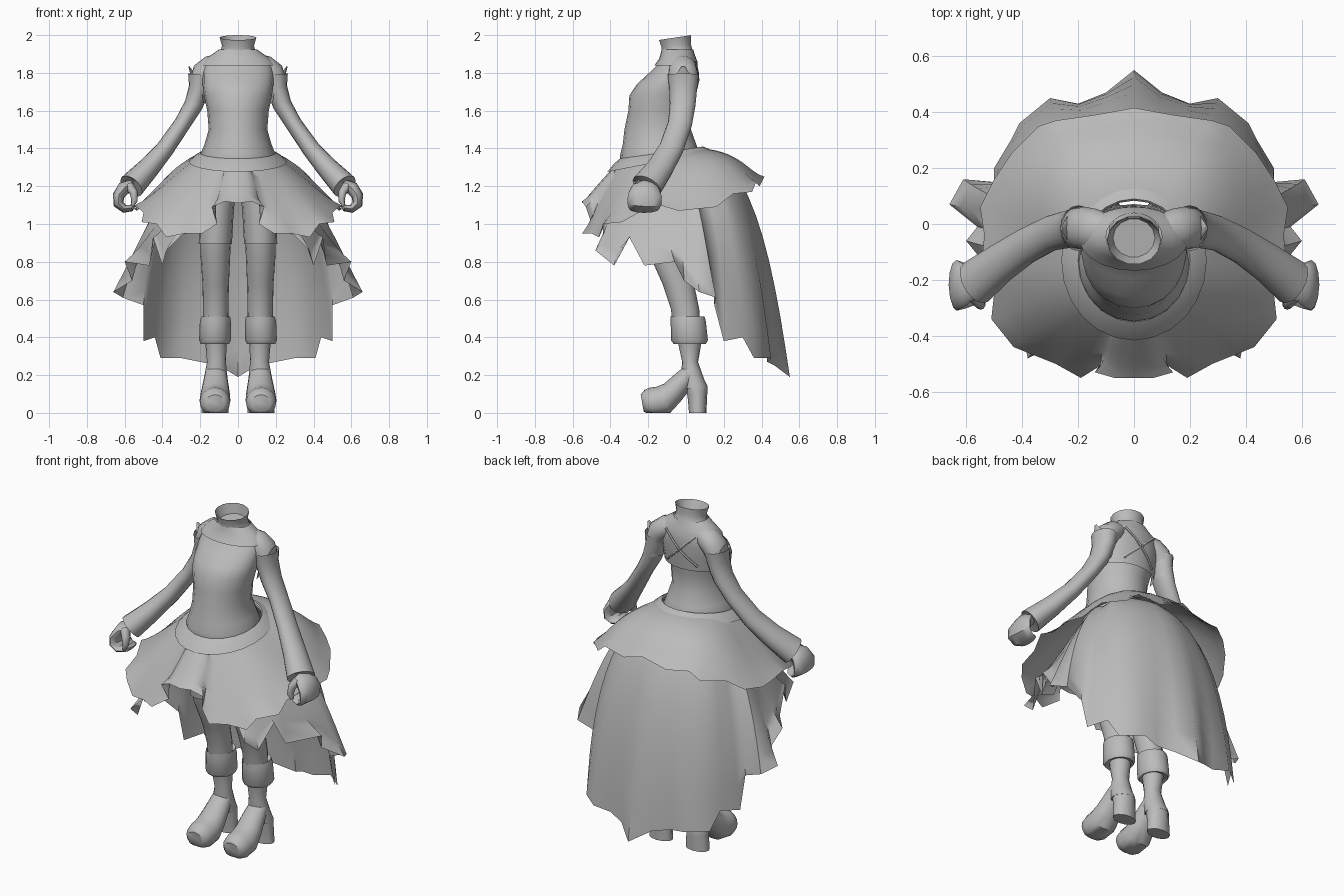
import bpy, bmesh, math
from mathutils import Vector

mat = bpy.data.materials.new("neutral_grey")
mat.diffuse_color = (0.5, 0.5, 0.5, 1)
X, Y, Z = Vector((1, 0, 0)), Vector((0, 1, 0)), Vector((0, 0, 1))


def finish(name, rings, closed=True, cap_start=False, cap_end=False, angle=45):
    """Skin a list of rings (lists of points) into one smooth object."""
    bm = bmesh.new()
    vs = [[bm.verts.new(p) for p in r] for r in rings]
    n = len(vs[0])
    for a, b in zip(vs, vs[1:]):
        for i in range(n if closed else n - 1):
            j = (i + 1) % n
            bm.faces.new((a[i], a[j], b[j], b[i]))
    if cap_start:
        bm.faces.new(vs[0][::-1])
    if cap_end:
        bm.faces.new(vs[-1])
    bmesh.ops.recalc_face_normals(bm, faces=bm.faces)
    me = bpy.data.meshes.new(name)
    bm.to_mesh(me)
    bm.free()
    ob = bpy.data.objects.new(name, me)
    bpy.context.collection.objects.link(ob)
    me.materials.append(mat)
    bpy.ops.object.select_all(action='DESELECT')
    ob.select_set(True)
    bpy.context.view_layer.objects.active = ob
    bpy.ops.object.shade_smooth_by_angle(angle=math.radians(angle))
    return ob


def sweep(name, pts, ref=X, normal=None, seg=16, side=1, arc=(0, 360), floor=False, **kw):
    """Ellipses (x, y, z, radius along ref, other radius) swept along a path."""
    P = [Vector((p[0], p[1], p[2])) for p in pts]
    full = arc == (0, 360)
    rings = []
    for i, p in enumerate(pts):
        t = normal or (P[min(i + 1, len(P) - 1)] - P[max(i - 1, 0)])
        t = t.normalized()
        u = (ref - t * ref.dot(t)).normalized()
        v = t.cross(u)
        ring = []
        for k in range(seg if full else seg + 1):
            a = math.radians(arc[0] + (arc[1] - arc[0]) * k / seg)
            q = P[i] + u * p[3] * math.cos(a) + v * p[4] * math.sin(a)
            ring.append((q.x * side, q.y, max(q.z, 0) if floor else q.z))
        rings.append(ring)
    return finish(name, rings, closed=full, **kw)


def rows(data):
    """Upright sections (z, centre y, rx, ry) on the centre line."""
    return [(0, cy, z, rx, ry) for z, cy, rx, ry in data]


# Torso with bust and shoulder slope
sweep("torso", rows([
    (1.20, -.13, .17, .17), (1.32, -.14, .20, .21), (1.37, -.138, .198, .21),
    (1.42, -.14, .178, .195), (1.50, -.15, .155, .176), (1.60, -.14, .163, .165),
    (1.68, -.128, .180, .172), (1.74, -.105, .188, .155), (1.80, -.07, .188, .125),
    (1.85, -.045, .18, .10), (1.89, -.04, .14, .085), (1.915, -.045, .095, .08)]),
    normal=Z, seg=20, cap_start=True, cap_end=True)

# Yoke over the shoulders and short jacket back
sweep("yoke", rows([(1.84, -.052, .195, .115), (1.872, -.044, .175, .10),
                    (1.90, -.045, .135, .09), (1.925, -.045, .10, .084)]), normal=Z, seg=20)
sweep("jacket_back", rows([(1.64, -.10, .185, .148), (1.72, -.09, .195, .147),
                           (1.79, -.06, .195, .124), (1.86, -.045, .182, .106),
                           (1.90, -.045, .13, .088)]), normal=Z, arc=(5, 175), seg=12)

# Open tilted collar
tilt = Vector((0, -.15, 1))
sweep("collar", rows([(1.885, -.045, .115, .092), (1.915, -.048, .092, .083), (1.945, -.052, .085, .08),
                      (1.987, -.058, .097, .088)]), normal=tilt, seg=14)
sweep("collar_inside", rows([(1.93, -.05, .075, .07), (1.984, -.058, .094, .085)]),
      normal=tilt, seg=14, cap_start=True)

for s, tag in ((1, "right"), (-1, "left")):
    # Crossed back lacing
    sweep(tag + "_back_lace", [(-.1, .046, 1.855, .007, .008), (-.05, .060, 1.81, .007, .008),
                               (0, .064, 1.76, .007, .008), (.05, .053, 1.715, .007, .008),
                               (.1, .030, 1.67, .007, .008)], ref=Y, seg=6, side=s)
    # Shoulder cap
    sweep(tag + "_shoulder", [(.09, -.025, 1.85, .06, .052), (.14, -.02, 1.83, .074, .065),
                              (.18, -.015, 1.80, .077, .065), (.205, -.015, 1.74, .074, .056),
                              (.215, -.015, 1.66, .066, .048)], ref=Y, side=s)
    # Long flared sleeve
    sweep(tag + "_sleeve", [(.198, -.015, 1.79, .082, .066), (.205, -.015, 1.72, .074, .056),
                            (.235, -.018, 1.63, .068, .050), (.295, -.032, 1.53, .064, .044),
                            (.385, -.078, 1.40, .066, .048), (.475, -.138, 1.295, .072, .058),
                            (.565, -.208, 1.20, .084, .070), (.558, -.20, 1.207, .06, .05)],
          ref=Y, side=s, cap_end=True)
    # Pointed sleeve tip at the shoulder
    sweep(tag + "_sleeve_tip", [(.21, -.015, 1.73, .06, .03), (.24, -.015, 1.79, .04, .012),
                                (.26, -.015, 1.835, .008, .003)], ref=Y, side=s, seg=8, cap_end=True)
    # Curled hand and thumb
    sweep(tag + "_hand", [(.565, -.205, 1.205, .05, .03), (.605, -.215, 1.19, .075, .036),
                          (.632, -.218, 1.15, .09, .032), (.632, -.22, 1.105, .09, .028),
                          (.60, -.222, 1.08, .08, .022), (.565, -.222, 1.085, .066, .018),
                          (.55, -.222, 1.10, .04, .01)], ref=Y, side=s, seg=12,
          cap_start=True, cap_end=True)
    sweep(tag + "_thumb", [(.575, -.25, 1.20, .03, .026), (.552, -.275, 1.165, .028, .022),
                           (.548, -.285, 1.125, .022, .018), (.558, -.285, 1.095, .01, .008)],
          ref=Y, side=s, seg=10, cap_end=True)

    # Leg and short trouser leg
    sweep(tag + "_leg", [(.11, -.13, 1.28, .085, .11), (.118, -.13, 1.0, .083, .10),
                         (.12, -.105, .84, .079, .09), (.118, -.04, .68, .070, .083),
                         (.118, -.005, .55, .067, .075), (.118, .005, .42, .066, .07)],
          normal=Z, side=s)
    sweep(tag + "_shorts", [(.10, -.13, 1.22, .092, .12), (.114, -.13, 1.05, .09, .115),
                            (.12, -.122, .895, .088, .104)], normal=Z, side=s)
    # Boot cuff, shaft, foot and heel
    sweep(tag + "_boot_cuff", [(.118, .005, .49, .066, .07), (.118, .008, .51, .076, .09),
                               (.120, .012, .485, .082, .093), (.122, .018, .385, .084, .098),
                               (.122, .02, .365, .075, .085), (.12, .02, .375, .05, .055)],
          normal=Z, side=s, seg=12, cap_end=True)
    sweep(tag + "_boot_shaft", [(.118, .02, .42, .062, .065), (.116, .02, .35, .055, .058),
                                (.114, .022, .27, .05, .042), (.117, .03, .20, .06, .058),
                                (.12, .05, .13, .067, .065)], normal=Z, side=s, cap_end=True)
    sweep(tag + "_foot", [(.118, .03, .22, .055, .045), (.118, -.01, .175, .064, .055),
                          (.12, -.07, .11, .076, .064), (.122, -.12, .065, .082, .082),
                          (.122, -.18, .055, .08, .080), (.122, -.215, .055, .07, .068),
                          (.122, -.232, .052, .05, .045)], side=s, floor=True, cap_end=True)
    sweep(tag + "_heel", [(.118, .035, .21, .055, .045), (.119, .055, .14, .066, .06),
                          (.12, .06, .09, .066, .052), (.121, .062, 0, .072, .046)],
          normal=Z, side=s, seg=12, cap_end=True)

# ---- Skirt: tilted waist ellipse down to a jagged hem ----


def waist(p, scale=1.0, drop=0.0):
    a = math.atan2(p[0], -(p[1] + .13))
    y = -.13 - .22 * scale * math.cos(a)
    return Vector((.2 * scale * math.sin(a), y, 1.365 + .15 * (y + .13) - drop))


def skirt(name, half, bulge, reach, flare, steps=12, drop=0.0, closed=True):
    """Straight at the front, domed at the back; the ruffles fade out above the hem."""
    hem = [Vector(p) for p in half]
    hem += [Vector((-p.x, p.y, p.z)) for p in hem[::-1] if p.x > .001]
    n = len(hem)
    calm = hem[:]
    for _ in range(2):
        calm = [calm[i] if not closed and i in (0, n - 1) else
                (calm[i - 1] + calm[i] * 2 + calm[(i + 1) % n]) / 4 for i in range(n)]
    rings = []
    for k in range(steps + 1):
        t = k / steps
        ring = []
        for c, h in zip(calm, hem):
            w = waist(h, drop=drop)
            e = c.lerp(h, t ** 4)
            f = min(max((h.y - reach[0]) / (reach[1] - reach[0]), 0), 1)
            b = bulge[0] + (bulge[1] - bulge[0]) * f
            sx = (1 - flare) * math.sin(t * math.pi / 2) + flare * t ** 6
            sz = 1 - math.cos(t * math.pi / 2)
            fx, fz = t + (sx - t) * b, t + (sz - t) * b
            ring.append((w.x + (e.x - w.x) * fx, w.y + (e.y - w.y) * fx, w.z + (e.z - w.z) * fz))
        rings.append(ring)
    return finish(name, rings, closed=closed, angle=60)


# Short upper layer, notched at the front
skirt("upper_skirt", [
    (0, -.55, 1.11), (.07, -.55, 1.12), (.14, -.53, 1.09), (.11, -.50, 1.0), (.19, -.55, .95),
    (.28, -.50, .95), (.38, -.46, .93), (.43, -.44, 1.0), (.51, -.34, 1.01), (.50, -.25, 1.06),
    (.545, -.14, 1.10), (.535, -.04, 1.07), (.55, .06, 1.08), (.50, .16, 1.09), (.44, .25, 1.16),
    (.34, .35, 1.17), (.28, .37, 1.22), (.14, .39, 1.20), (0, .415, 1.25)],
    (.1, .9), (-.05, .3), .15)

# Long trailing layer, open at the front
skirt("trailing_skirt", [
    (.20, -.44, .98), (.30, -.44, .94), (.38, -.48, .86), (.40, -.38, .78), (.45, -.30, .93),
    (.47, -.22, .78), (.60, -.06, .80), (.56, -.01, .70), (.66, .07, .64), (.61, .16, .61),
    (.50, .15, .57), (.50, .20, .38), (.44, .30, .40), (.41, .36, .29), (.30, .45, .29),
    (.20, .43, .27), (.10, .47, .25), (0, .55, .19)],
    (.1, 1.0), (-.05, .28), .03, drop=.015, closed=False)

# Smooth waistband laid over the skirt
band = []
for scale, lift in ((.97, 0), (1.0, .006), (1.15, -.012), (1.30, -.04)):
    ring = []
    for i in range(24):
        a = 2 * math.pi * i / 24
        q = waist((math.sin(a), -.13 - math.cos(a)), scale)
        front = max(math.cos(a), 0)
        ring.append((q.x, q.y, q.z + lift * (1 + .3 * front) + .006))
    band.append(ring)
finish("waistband", band)
